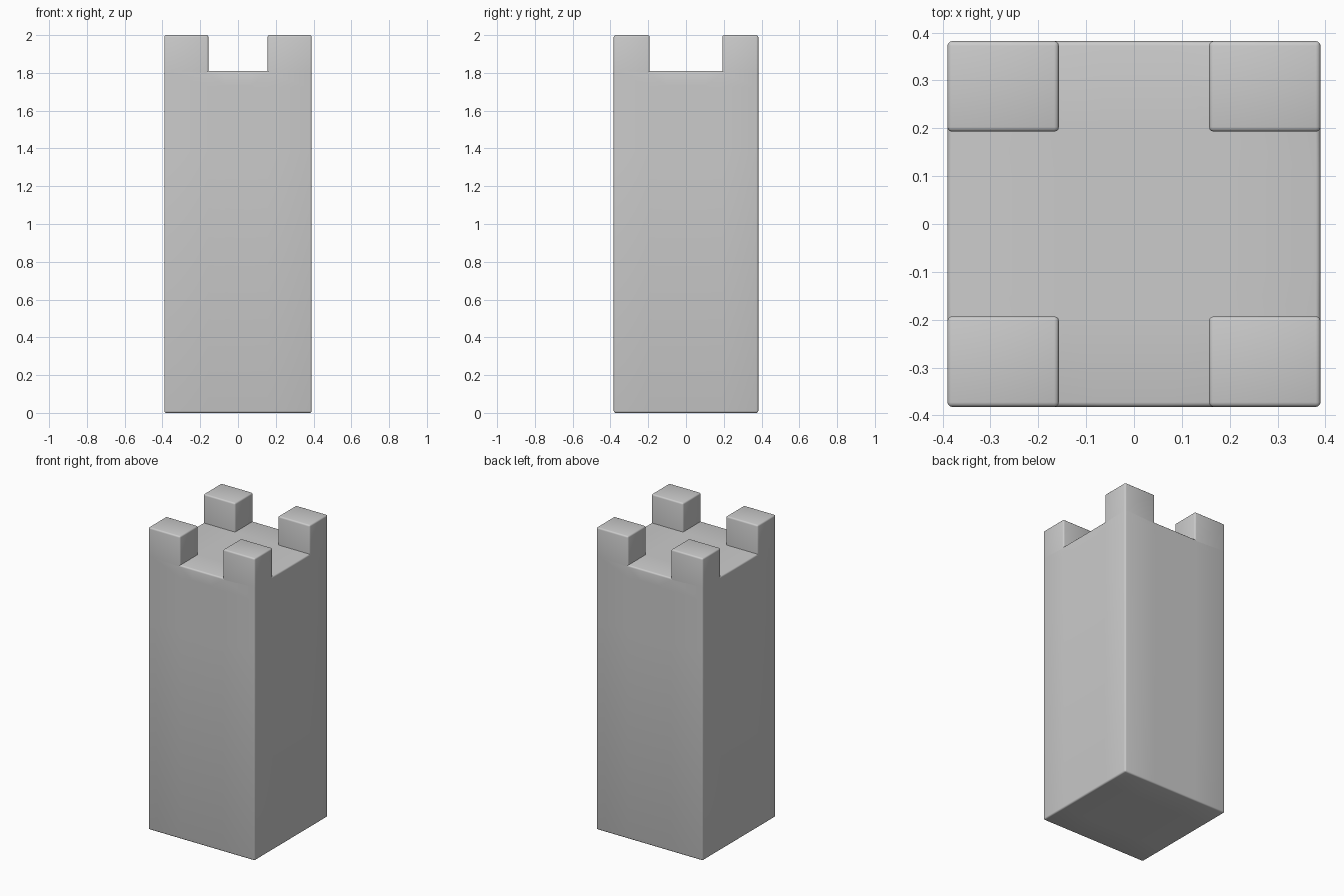
import bpy, bmesh
from mathutils import Vector

cube = bpy.data.objects.get("Cube")
if cube:
    bpy.data.objects.remove(cube, do_unlink=True)

WIDTH, DEPTH, FLOOR, TOP = 0.78, 0.765, 1.81, 2.0
SLOT_X, SLOT_Y = 0.157, 0.193      # half widths of the gaps between merlons
WIN_X, WIN_Y = 0.069, 0.105        # half widths of the windows
SILL, LINTEL, RECESS = 1.38, 1.725, 0.12

stone = bpy.data.materials.new("grey stone")
stone.use_nodes = True
grey = (0.6, 0.6, 0.6, 1)
stone.diffuse_color = grey
stone.node_tree.nodes["Principled BSDF"].inputs["Base Color"].default_value = grey

bm = bmesh.new()
bmesh.ops.create_cube(bm, size=1)
for v in bm.verts:
    v.co = Vector((v.co.x * WIDTH, v.co.y * DEPTH, (v.co.z + 0.5) * FLOOR))


def slice_at(axis, value):
    point, normal = Vector(), Vector()
    point[axis] = value
    normal[axis] = 1
    bmesh.ops.bisect_plane(bm, geom=bm.verts[:] + bm.edges[:] + bm.faces[:],
                           plane_co=point, plane_no=normal)


def extrude(faces, offset):
    result = bmesh.ops.extrude_face_region(bm, geom=faces)["geom"]
    verts = [g for g in result if isinstance(g, bmesh.types.BMVert)]
    bmesh.ops.translate(bm, verts=verts, vec=offset)
    return verts


# Grid lines for merlons and windows
for side in (-1, 1):
    for axis, value in ((0, SLOT_X), (0, WIN_X), (1, SLOT_Y), (1, WIN_Y)):
        slice_at(axis, side * value)
for height in (SILL, LINTEL):
    slice_at(2, height)
bm.normal_update()

# Corner merlons
corners = []
for f in bm.faces:
    c = f.calc_center_median()
    if f.normal.z > 0.9 and abs(c.x) > SLOT_X and abs(c.y) > SLOT_Y:
        corners.append(f)
extrude(corners, Vector((0, 0, TOP - FLOOR)))

# Recessed window on each wall
bm.normal_update()
windows = []
for f in bm.faces:
    c = f.calc_center_median()
    across = c.y if abs(f.normal.x) > 0.9 else c.x
    if abs(f.normal.z) < 0.1 and SILL < c.z < LINTEL and abs(across) < 0.01:
        windows.append(f)
back_verts = set()
for f in windows:
    back_verts.update(extrude([f], f.normal * -RECESS))

# Softened edges, except at the back of each recess
bmesh.ops.recalc_face_normals(bm, faces=bm.faces[:])
bm.normal_update()
edges = [e for e in bm.edges if e.calc_face_angle(0) > 0.5
         and not all(v in back_verts for v in e.verts)]
bmesh.ops.bevel(bm, geom=edges, offset=0.01, offset_type='OFFSET', segments=3,
                profile=0.5, affect='EDGES', clamp_overlap=True)

mesh = bpy.data.meshes.new("tower")
bm.to_mesh(mesh)
bm.free()
mesh.materials.append(stone)
tower = bpy.data.objects.new("tower", mesh)
bpy.context.collection.objects.link(tower)
bpy.context.view_layer.objects.active = tower
tower.select_set(True)
bpy.ops.object.shade_smooth_by_angle(angle=0.7)
